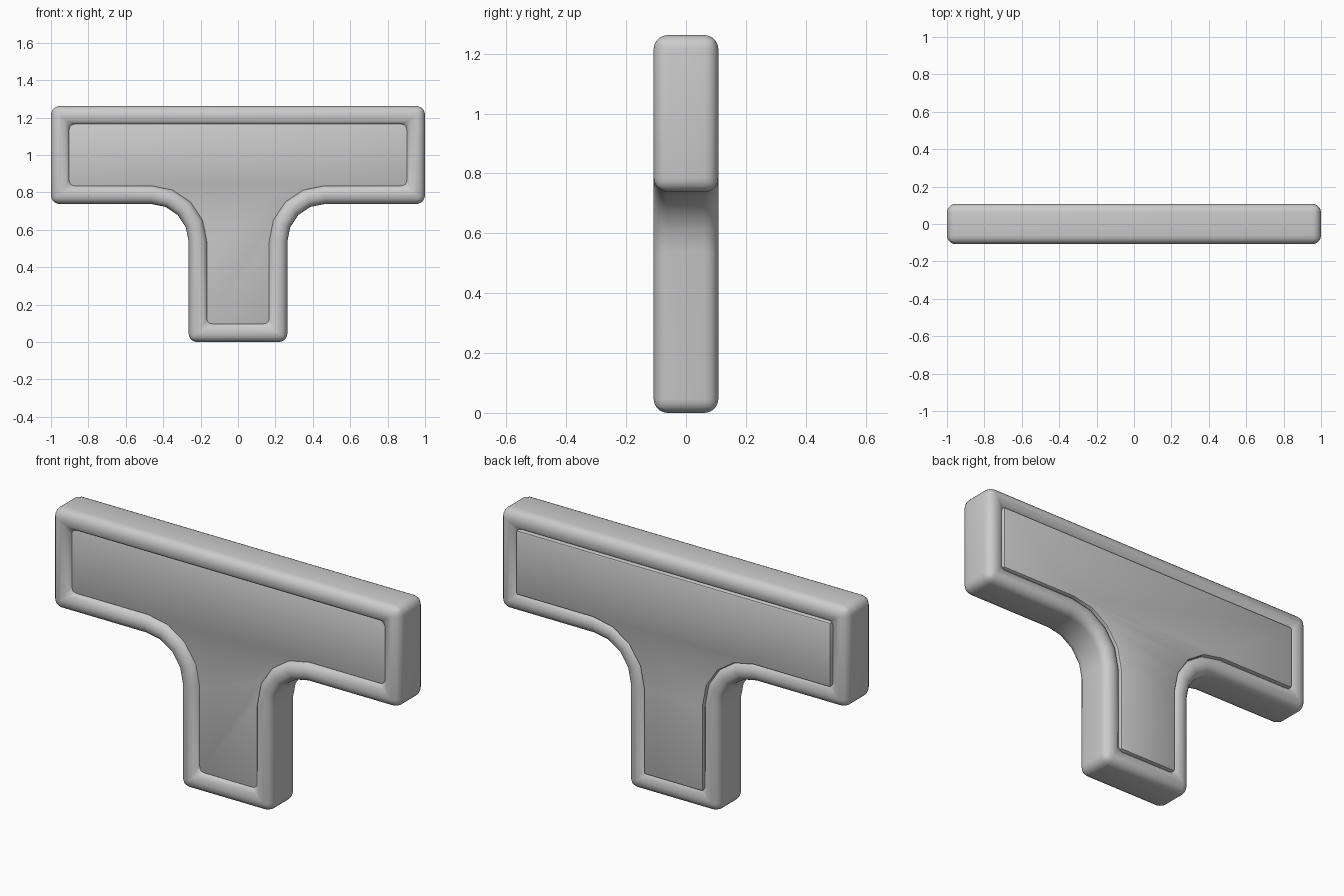
import bpy, bmesh
from math import sin, cos, pi

if "Cube" in bpy.data.objects:
    bpy.data.objects.remove(bpy.data.objects["Cube"])


def outline(d):
    """T-shaped outline inset by d, counter-clockwise in (x, z)."""
    r = 0.2 + d
    fillet = [(0.464 - r * cos(a), 0.538 + r * sin(a))
              for a in (i * pi / 8 for i in range(5))]
    right = [(0.264 - d, d)] + fillet + [(1 - d, 0.738 + d), (1 - d, 1.262 - d)]
    return right + [(-x, z) for x, z in reversed(right)]


def finish(name, bm, bevel, segments):
    bmesh.ops.recalc_face_normals(bm, faces=bm.faces)
    mesh = bpy.data.meshes.new(name)
    bm.to_mesh(mesh)
    bm.free()
    obj = bpy.data.objects.new(name, mesh)
    bpy.context.collection.objects.link(obj)
    mod = obj.modifiers.new("rounding", 'BEVEL')
    mod.width = bevel
    mod.segments = segments
    mod.limit_method = 'ANGLE'
    mod.angle_limit = 0.7
    bpy.ops.object.select_all(action='DESELECT')
    obj.select_set(True)
    bpy.context.view_layer.objects.active = obj
    bpy.ops.object.modifier_apply(modifier=mod.name)
    bpy.ops.object.shade_smooth_by_angle(angle=0.7)
    return obj


def loop(bm, d, y):
    return [bm.verts.new((x, y, z)) for x, z in outline(d)]


def bridge(bm, a, b):
    n = len(a)
    for i in range(n):
        j = (i + 1) % n
        bm.faces.new((a[i], a[j], b[j], b[i]))


# Rounded frame running round the T
bm = bmesh.new()
H = 0.108
loops = [loop(bm, d, y) for d, y in ((0, -H), (0, H), (0.1, H), (0.1, -H))]
for k in range(4):
    bridge(bm, loops[k], loops[(k + 1) % 4])
finish("rim", bm, 0.046, 5)

# Inner plate: recessed at the front, nearly flush at the back
bm = bmesh.new()
front, back = loop(bm, 0.094, -0.08), loop(bm, 0.094, 0.107)
bridge(bm, front, back)
bm.faces.new(front)
bm.faces.new(back)
finish("panel", bm, 0.01, 2)
